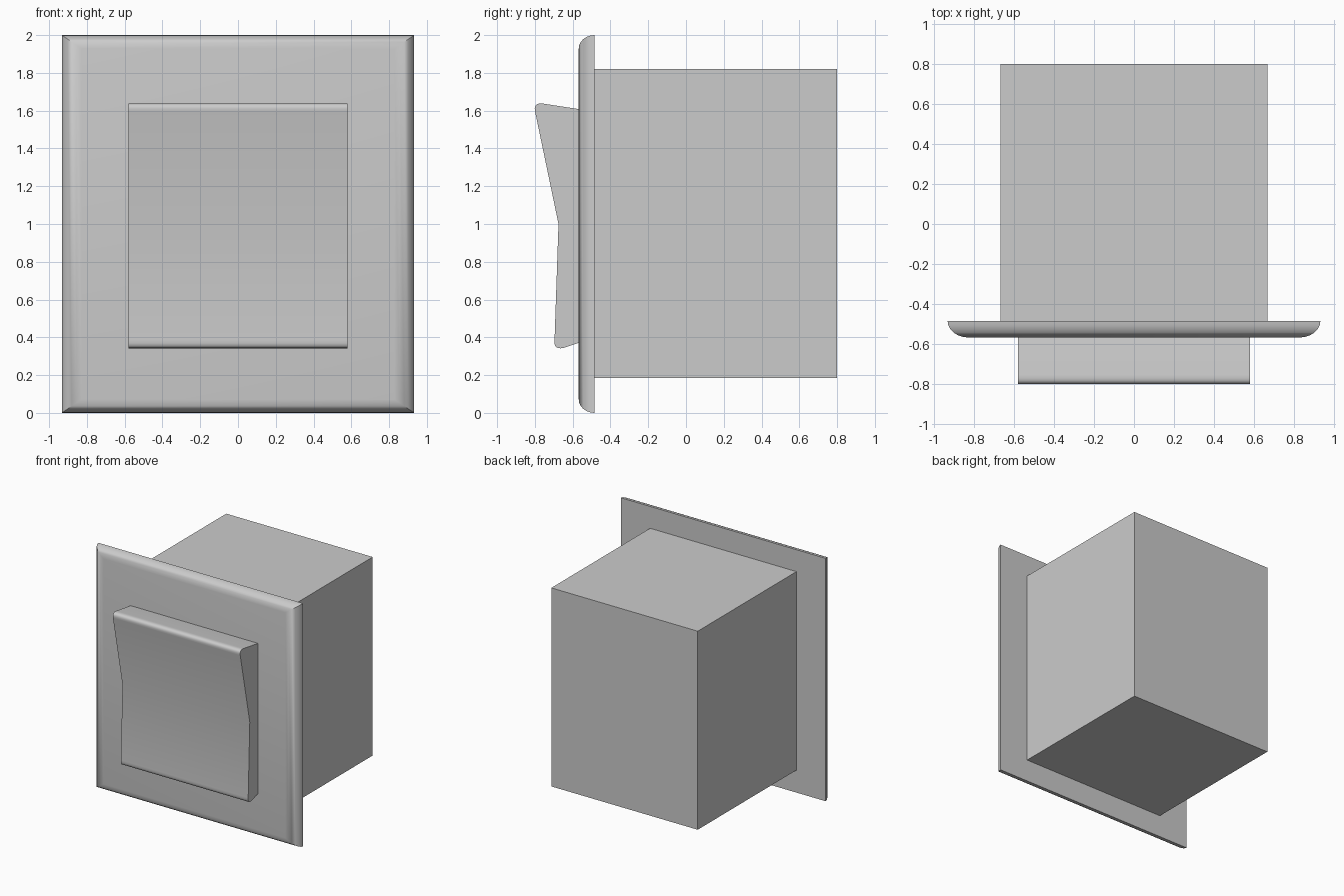
import bpy, math
from mathutils import Vector

if "Cube" in bpy.data.objects:
    bpy.data.objects.remove(bpy.data.objects["Cube"])


def make_object(name, verts, faces, smooth=False):
    mesh = bpy.data.meshes.new(name)
    mesh.from_pydata(verts, [], faces)
    obj = bpy.data.objects.new(name, mesh)
    bpy.context.collection.objects.link(obj)
    bpy.context.view_layer.objects.active = obj
    bpy.ops.object.select_all(action='DESELECT')
    obj.select_set(True)
    bpy.ops.object.mode_set(mode='EDIT')
    bpy.ops.mesh.select_all(action='SELECT')
    bpy.ops.mesh.normals_make_consistent(inside=False)
    bpy.ops.object.mode_set(mode='OBJECT')
    if smooth:
        bpy.ops.object.shade_smooth_by_angle(angle=math.radians(35))
    return obj


def loft(name, rings, smooth=False):
    """Bridge successive vertex rings and cap both ends."""
    n = len(rings[0])
    verts = [v for ring in rings for v in ring]
    faces = [(r * n + i, r * n + (i + 1) % n, (r + 1) * n + (i + 1) % n, (r + 1) * n + i)
             for r in range(len(rings) - 1) for i in range(n)]
    faces += [tuple(range(n)), tuple(range(len(verts) - n, len(verts)))]
    return make_object(name, verts, faces, smooth)


def rect(hx, z0, z1, y):
    return [(-hx, y, z0), (hx, y, z0), (hx, y, z1), (-hx, y, z1)]


def rounded(a, corner, b, steps=6):
    """Smooth arc from a to b, pulled towards the corner."""
    a, c, b = Vector(a), Vector(corner), Vector(b)
    return [tuple(a * (1 - t) ** 2 + c * 2 * t * (1 - t) + b * t * t)
            for t in (i / steps for i in range(steps + 1))]


# Rear housing box
loft("housing", [rect(0.667, 0.185, 1.82, y) for y in (-0.485, 0.8)])

# Face plate with a rounded front rim
rings = []
for i in range(7):
    a = math.radians(90) * i / 6
    k = 1 - math.cos(a)
    rings.append(rect(0.933 - 0.105 * k, 0.072 * k, 2 - 0.072 * k,
                      -0.485 - 0.083 * math.sin(a)))
loft("face_plate", rings, True)

# Rocker button: side profile (y, z) extruded across x
profile = [(-0.56, 0.373)]
profile += rounded((-0.645, 0.345), (-0.702, 0.33), (-0.696, 0.385))
profile += [(-0.675, 1.0)]
profile += rounded((-0.799, 1.595), (-0.81, 1.645), (-0.755, 1.637))
profile += [(-0.56, 1.607)]
loft("rocker_button", [[(x, y, z) for y, z in profile] for x in (-0.58, 0.58)], True)

# Crease across the middle of the rocker
mesh = bpy.data.objects["rocker_button"].data
attr = mesh.attributes.get("sharp_edge") or mesh.attributes.new("sharp_edge", 'BOOLEAN', 'EDGE')
for e in mesh.edges:
    if all(abs(mesh.vertices[v].co.z - 1.0) < 1e-4 for v in e.vertices):
        attr.data[e.index].value = True
